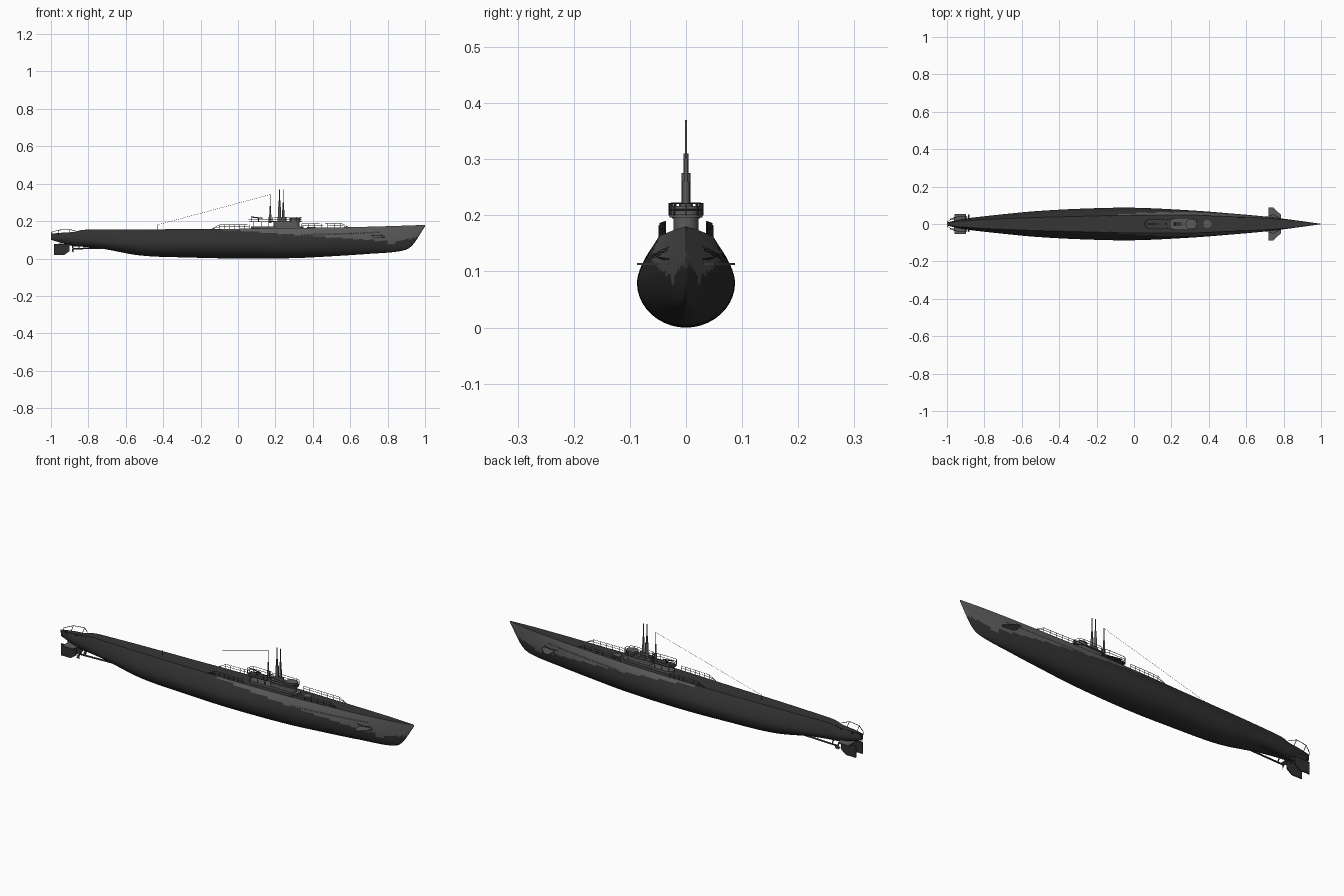
import bpy, bmesh, math
from mathutils import Vector

if "Cube" in bpy.data.objects:
    bpy.data.objects.remove(bpy.data.objects["Cube"])


def material(name, r, g, b):
    m = bpy.data.materials.new(name)
    m.use_nodes = True
    m.diffuse_color = (r, g, b, 1)
    m.node_tree.nodes["Principled BSDF"].inputs["Base Color"].default_value = (r, g, b, 1)
    return m


DARK = material("dark hull grey", .03, .03, .03)
GREY = material("casing grey", .105, .105, .105)
DECK = material("deck grey", .036, .036, .036)
IRON = material("fittings grey", .045, .045, .045)


def add(name, bm, *mats):
    bmesh.ops.recalc_face_normals(bm, faces=bm.faces)
    mesh = bpy.data.meshes.new(name)
    bm.to_mesh(mesh)
    bm.free()
    for m in mats:
        mesh.materials.append(m)
    ob = bpy.data.objects.new(name, mesh)
    bpy.context.collection.objects.link(ob)
    return ob


def smooth(ob, angle=35):
    bpy.ops.object.select_all(action='DESELECT')
    ob.select_set(True)
    bpy.context.view_layer.objects.active = ob
    bpy.ops.object.shade_smooth_by_angle(angle=math.radians(angle))


def prism(name, outline, depth, mat):
    """Extrude a list of 3D points along a vector."""
    bm = bmesh.new()
    face = bm.faces.new([bm.verts.new(p) for p in outline])
    moved = bmesh.ops.extrude_face_region(bm, geom=[face], use_keep_orig=True)["geom"]
    for v in moved:
        if isinstance(v, bmesh.types.BMVert):
            v.co += Vector(depth)
    return add(name, bm, mat)


def stadium(x0, x1, r, z, n=8):
    """Round-ended outline lying along x."""
    pts = []
    for cx, start in ((x1 - r, -90), (x0 + r, 90)):
        for i in range(n + 1):
            a = math.radians(start + 180 * i / n)
            pts.append((cx + r * math.cos(a), r * math.sin(a), z))
    return pts


def tubes(name, paths, r, mat, sides=6):
    """Straight round bars along each leg of the given paths."""
    bm = bmesh.new()
    for path in paths:
        for a, b in zip(path, path[1:]):
            a, b = Vector(a), Vector(b)
            new = bmesh.ops.create_cone(bm, cap_ends=True, segments=sides, radius1=r,
                                        radius2=r, depth=(b - a).length)["verts"]
            rot = (b - a).to_track_quat('Z', 'Y')
            for v in new:
                v.co = rot @ v.co + (a + b) / 2
    return add(name, bm, mat)


# Hull stations: x, half width, widest height, keel height, deck half width, deck height
STATIONS = (
    (-1, .008, .115, .1, .006, .133), (-.94, .022, .11, .082, .014, .138),
    (-.88, .032, .105, .066, .018, .142), (-.83, .038, .1, .063, .022, .153),
    (-.73, .049, .09, .053, .027, .155), (-.52, .069, .08, .016, .035, .156),
    (-.25, .083, .08, .005, .042, .157), (0, .087, .08, 0, .048, .159),
    (.3, .073, .082, .002, .048, .163), (.5, .058, .088, .012, .04, .166),
    (.7, .04, .1, .025, .031, .17), (.87, .019, .12, .04, .018, .175),
    (.93, .011, .14, .068, .011, .177), (1, .001, .178, .172, .001, .18))


def station(x):
    """Smoothly interpolated hull measurements at x."""
    last = len(STATIONS) - 1
    i = next(k for k in range(last) if x <= STATIONS[k + 1][0] or k == last - 1)
    p, q = STATIONS[i], STATIONS[i + 1]
    before, after = STATIONS[max(i - 1, 0)], STATIONS[min(i + 2, last)]
    h = q[0] - p[0]
    t = (x - p[0]) / h
    out = []
    for k in range(1, 6):
        m0 = (q[k] - before[k]) / (q[0] - before[0]) * h
        m1 = (after[k] - p[k]) / (after[0] - p[0]) * h
        out.append((2*t**3 - 3*t*t + 1) * p[k] + (t**3 - 2*t*t + t) * m0
                   + (3*t*t - 2*t**3) * q[k] + (t**3 - t*t) * m1)
    return out


def side_point(x, s):
    """Point on the upper side, s running from the widest line to the deck."""
    w, mz, bz, dw, dz = station(x)
    return Vector((x, dw + (w - dw) * (1 - s ** 1.7), mz + (dz - mz) * s))


def half_section(x, low=10, high=10):
    w, mz, bz, dw, dz = station(x)
    pts = []
    for i in range(low):
        a = math.pi / 2 * (1 - i / low)
        pts.append(Vector((x, w * math.cos(a), mz - (mz - bz) * math.sin(a))))
    return pts + [side_point(x, i / high) for i in range(high + 1)]


# Hull with a grey forward casing and a darker deck
bm = bmesh.new()
rings = []
COUNT = 140
for i in range(COUNT + 1):
    half = half_section(-1 + 2 * i / COUNT)
    ring = half + [Vector((p.x, -p.y, p.z)) for p in reversed(half[1:])]
    rings.append([bm.verts.new(p) for p in ring])
size = len(rings[0])
top = size // 2
for a, b in zip(rings, rings[1:]):
    for k in range(size):
        n = (k + 1) % size
        f = bm.faces.new((a[k], a[n], b[n], b[k]))
        c = f.calc_center_median()
        edge = .155 - .07 * (c.x + .1) if c.x < .8 else .075 + .25 * (c.x - .8)
        f.material_index = 2 if k == top else int(c.x > -.1 and c.z > edge)
bm.faces.new(rings[0])
bm.faces.new(rings[-1])
smooth(add("hull", bm, DARK, GREY, DECK))

# Flood slots as thin plates along the casing
bm = bmesh.new()
for i in range(34):
    x = .34 + .0125 * i
    for s in (1, -1):
        corners = [side_point(x + dx, h) for dx, h in ((0, .48), (.008, .48), (.008, .6), (0, .6))]
        bm.faces.new([bm.verts.new((p.x, s * (p.y + .0008), p.z)) for p in corners])
add("flood_slots", bm, DARK)

# Conning tower
smooth(prism("tower_base", stadium(.07, .35, .024, .15), (0, 0, .022), GREY))
smooth(prism("tower_body", stadium(.19, .33, .022, .17), (0, 0, .03), GREY))
smooth(prism("bridge_floor", stadium(.18, .34, .029, .196), (0, 0, .005), GREY))
smooth(prism("gun_platform", stadium(.06, .19, .025, .194), (0, 0, .004), IRON))
smooth(prism("bridge_front_screen", stadium(.275, .335, .026, .2), (0, 0, .017), GREY))
smooth(prism("periscope_housing", stadium(.21, .26, .011, .2), (0, 0, .022), GREY))
smooth(prism("deck_hatch", stadium(.37, .414, .022, .16), (0, 0, .008), GREY, ))


# Tower railings and platform supports
def rail_ring(name, outline, levels):
    loops = [[(x, y, z + h) for x, y, z in outline + outline[:1]] for h in levels]
    posts = [[(x, y, z), (x, y, z + levels[-1])] for x, y, z in outline[::2]]
    tubes(name, loops + posts, .0012, IRON)


rail_ring("gun_platform_rail", stadium(.057, .19, .026, .198), (.012, .024))
rail_ring("bridge_rail", stadium(.19, .342, .03, .2), (.01, .021))
tubes("platform_supports", [[(x, y, .165), (x, y, .196)]
      for x in (.085, .125, .165) for y in (-.018, .018)], .002, IRON)
smooth(tubes("platform_gun", [[(.11, 0, .195), (.11, 0, .215)],
                              [(.13, 0, .215), (.07, 0, .222)]], .003, IRON, 8))

# Periscopes and mast in stepped diameters
for name, x, steps in (("aft_mast", .172, ((.19, .235, .007), (.235, .28, .0045), (.28, .343, .0018))),
                       ("attack_periscope", .222, ((.2, .275, .008), (.275, .31, .0045), (.31, .37, .0022))),
                       ("sky_periscope", .242, ((.2, .26, .006), (.26, .3, .004), (.3, .368, .002)))):
    for k, (z0, z1, r) in enumerate(steps):
        smooth(tubes(name + "_section_" + "abc"[k], [[(x, 0, z0), (x, 0, z1)]], r, GREY, 12))

# Aerial wire and its deck post
tubes("aerial_wire", [[(.172, 0, .342), (-.43, 0, .18)]], .0006, IRON, 4)
tubes("aerial_post", [[(-.43, 0, .15), (-.43, 0, .182)]], .002, IRON)

# Deck railings, sloping down at the outer ends
for name, start, end, tail in (("fore", .34, .55, .59), ("aft", .06, -.1, -.14)):
    paths = []
    for s in (1, -1):
        xs = [start + (end - start) * i / 6 for i in range(7)]
        feet = [(x, s * (station(x)[3] - .001), station(x)[4]) for x in xs]
        foot = (tail, s * station(tail)[3], station(tail)[4])
        for h in (.011, .022):
            paths.append([(x, y, z + h) for x, y, z in feet] + [foot])
        paths += [[p, (p[0], p[1], p[2] + .022)] for p in feet]
    tubes(name + "_deck_rail", paths, .0011, IRON)

# Bow planes and stern planes
for s, side in ((1, "left"), (-1, "right")):
    prism(side + "_bow_plane", [(.72, s * .02, .111), (.72, s * .087, .111), (.745, s * .087, .111),
                                (.785, s * .05, .111), (.785, s * .02, .111)], (0, 0, .004), GREY)
    prism(side + "_stern_plane", [(-.96, 0, .079), (-.96, s * .054, .079), (-.9, s * .054, .079),
                                  (-.885, 0, .079)], (0, 0, .005), GREY)
    # Rudders, shafts and propellers
    prism(side + "_rudder", [(-.985, s * .024, .018), (-.93, s * .024, .018), (-.9, s * .024, .04),
                             (-.9, s * .024, .078), (-.985, s * .024, .078)], (0, s * .005, 0), DARK)
    tubes(side + "_shaft", [[(-.66, s * .028, .058), (-.885, s * .028, .052)]], .004, IRON, 10)
    tubes(side + "_shaft_strut", [[(-.85, s * .028, .053), (-.85, s * .01, .085)]], .003, IRON)
    bm = bmesh.new()
    for k in range(3):
        pts = []
        for r, spread in ((.004, -.4), (.023, -.35), (.023, .35), (.004, .4)):
            a = k * math.tau / 3 + spread
            pts.append(bm.verts.new((-.883 + spread * .012, s * .028 + r * math.cos(a),
                                     .052 + r * math.sin(a))))
        bm.faces.new(pts)
    add(side + "_propeller", bm, IRON)

    # Stern guard rail and bow plane guard
    guard = [(-.87, s * .02, .148), (-.9, s * .042, .155), (-.96, s * .036, .152), (-.998, s * .012, .14)]
    legs = [[p, (p[0], s * .012, .125)] for p in guard[1:]]
    tubes(side + "_stern_guard", [guard] + legs, .0015, IRON)
    tubes(side + "_bow_plane_guard", [[(.8, s * .02, .12), (.745, s * .05, .125),
                                       (.69, s * .035, .12)]], .0015, IRON)
